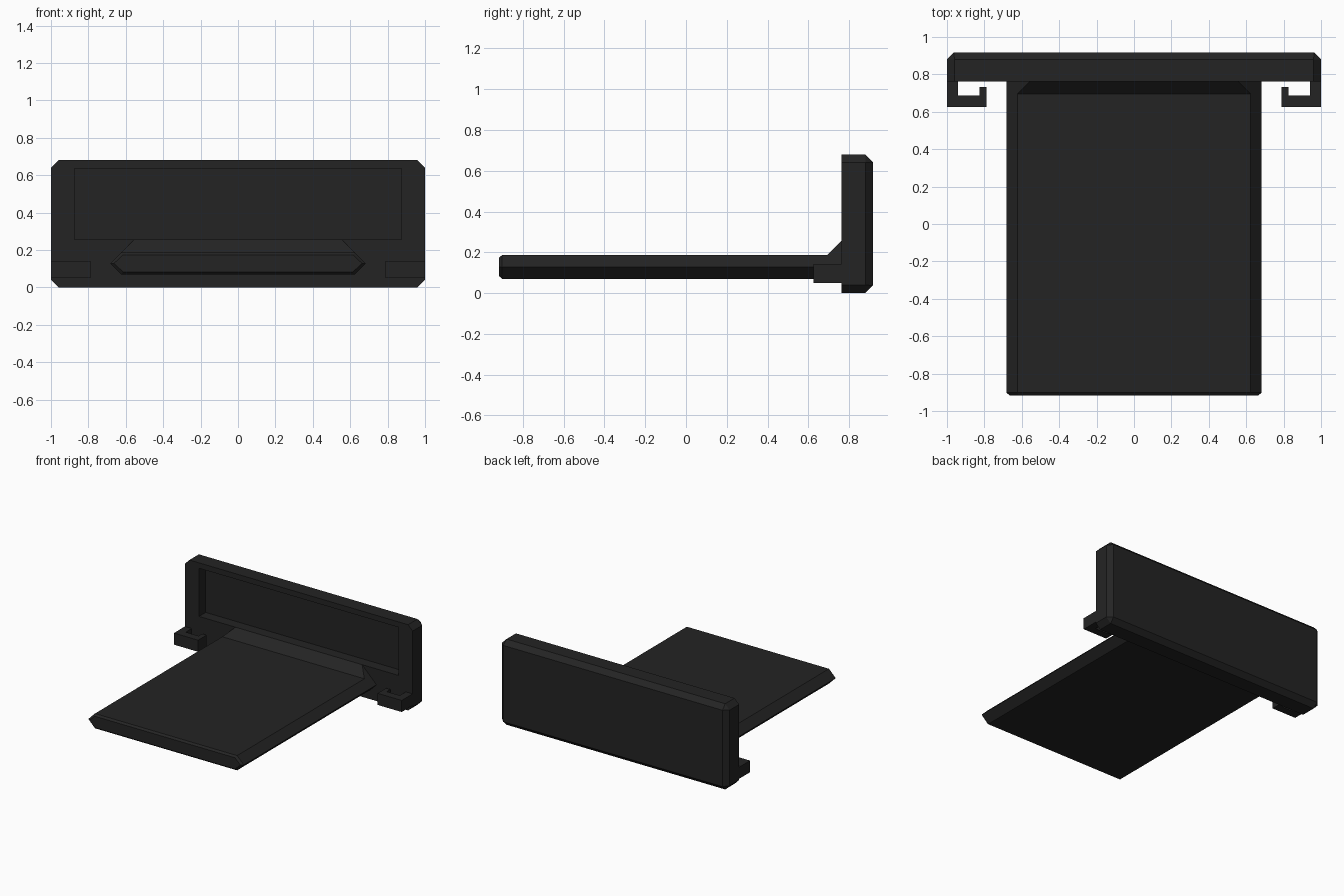
import bpy, bmesh

if "Cube" in bpy.data.objects:
    bpy.data.objects.remove(bpy.data.objects["Cube"])

black = bpy.data.materials.new("matte_black")
black.diffuse_color = (0.0175, 0.0175, 0.0175, 1)
black.use_nodes = True
black.node_tree.nodes["Principled BSDF"].inputs["Base Color"].default_value = black.diffuse_color


def loft(name, rings):
    """Closed solid skinned through rings of equal point count, capped at both ends."""
    bm = bmesh.new()
    loops = [[bm.verts.new(p) for p in ring] for ring in rings]
    n = len(loops[0])
    for a, b in zip(loops, loops[1:]):
        for i in range(n):
            j = (i + 1) % n
            bm.faces.new((a[i], a[j], b[j], b[i]))
    bm.faces.new(loops[0])
    bm.faces.new(loops[-1])
    bmesh.ops.remove_doubles(bm, verts=bm.verts, dist=1e-5)
    bmesh.ops.recalc_face_normals(bm, faces=bm.faces)
    mesh = bpy.data.meshes.new(name)
    bm.to_mesh(mesh)
    bm.free()
    mesh.materials.append(black)
    obj = bpy.data.objects.new(name, mesh)
    bpy.context.collection.objects.link(obj)
    return obj


def rect(y, x, z0, z1, c=0.0):
    """Upright rectangle at depth y with corners cut by c (always 8 points)."""
    return [(-x + c, y, z0), (x - c, y, z0), (x, y, z0 + c), (x, y, z1 - c),
            (x - c, y, z1), (-x + c, y, z1), (-x, y, z1 - c), (-x, y, z0 + c)]


def hexagon(y, inner, outer, half):
    """Pointed-edge cross-section of the tongue."""
    z = 0.1285
    return [(-inner, y, z - half), (inner, y, z - half), (outer, y, z),
            (inner, y, z + half), (-inner, y, z + half), (-outer, y, z)]


# Upright panel: recess floor, recess lip, front outline, chamfered back
loft("upright_panel", [
    rect(0.845, 0.875, 0.255, 0.637),
    rect(0.762, 0.875, 0.255, 0.637),
    rect(0.762, 1.0, 0.0, 0.68, 0.04),
    rect(0.88, 1.0, 0.0, 0.68, 0.04),
    rect(0.917, 0.963, 0.037, 0.643),
])

# Long flat tongue with a small chamfer on its free end
loft("sliding_tongue", [
    hexagon(-0.917, 0.615, 0.663, 0.045),
    hexagon(-0.902, 0.624, 0.683, 0.0585),
    hexagon(0.77, 0.624, 0.683, 0.0585),
])

# Sloped brace where the tongue meets the panel
loft("brace", [
    [(-0.624, 0.694, 0.187), (-0.624, 0.762, 0.187), (-0.556, 0.762, 0.255)],
    [(0.624, 0.694, 0.187), (0.624, 0.762, 0.187), (0.556, 0.762, 0.255)],
])

# Hooked clips at both lower corners
clip = [(1.0, 0.77), (1.0, 0.625), (0.788, 0.625), (0.788, 0.732),
        (0.826, 0.732), (0.826, 0.686), (0.94, 0.686), (0.94, 0.77)]
for side, s in (("left", -1), ("right", 1)):
    loft(side + "_clip", [[(s * x, y, z) for x, y in clip] for z in (0.05, 0.142)])
